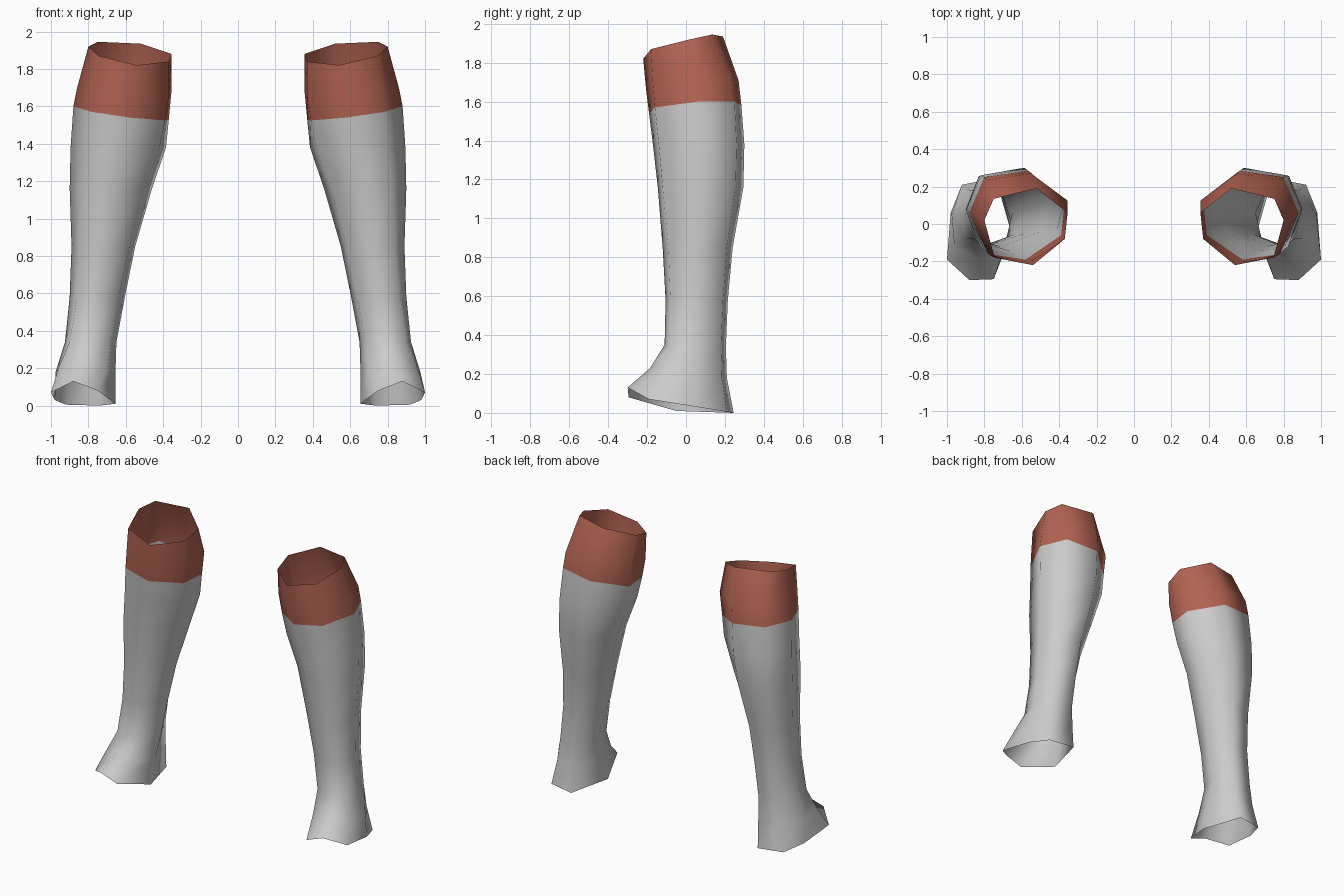
import bpy
import bmesh

cube = bpy.data.objects.get("Cube")
if cube:
    bpy.data.objects.remove(cube, do_unlink=True)


def material(name, rgb):
    mat = bpy.data.materials.new(name)
    mat.use_nodes = True
    mat.diffuse_color = (*rgb, 1)
    mat.node_tree.nodes["Principled BSDF"].inputs["Base Color"].default_value = (*rgb, 1)
    return mat


grey = material("sock grey", (0.60, 0.60, 0.60))
red = material("cuff red", (0.45, 0.125, 0.085))

# Seven-sided cross-sections of the left sock, starting at the front and
# running round by the inner side, the back and the outer side.
cuff_rim = [(.54, -.22, 1.82), (.37, -.08, 1.84), (.355, .06, 1.88), (.52, .19, 1.935),
            (.75, .135, 1.945), (.80, .02, 1.92), (.745, -.18, 1.87)]
cuff_middle = [(.56, -.205, 1.66), (.37, -.07, 1.66), (.355, .125, 1.69), (.55, .27, 1.71),
               (.79, .235, 1.71), (.86, .05, 1.70), (.765, -.17, 1.69)]
cuff_edge = [(.58, -.19, 1.54), (.39, -.06, 1.525), (.37, .12, 1.53), (.565, .285, 1.58),
             (.80, .25, 1.60), (.88, .06, 1.60), (.78, -.16, 1.57)]
ankle = [(.79, -.11, .35), (.68, -.07, .34), (.65, .06, .34), (.72, .205, .34),
         (.87, .18, .34), (.925, .05, .34), (.90, -.08, .34)]
instep = [(.84, -.185, .23), (.70, -.15, .20), (.655, 0, .18), (.72, .21, .18),
          (.89, .185, .18), (.975, .05, .18), (.96, -.12, .20)]
foot_rim = [(.88, -.30, .13), (.75, -.295, .08), (.655, -.05, .01), (.74, .245, 0),
            (.92, .21, .005), (.98, .06, .03), (1.0, -.19, .07)]


# Level rings of the calf and shin
def level(z, *points):
    return [(x, y, z) for x, y in points]


leg = [
    level(1.38, (.61, -.17), (.42, -.05), (.385, .12), (.585, .30), (.82, .26), (.895, .08), (.80, -.14)),
    level(1.16, (.66, -.145), (.50, -.04), (.46, .12), (.62, .295), (.83, .255), (.90, .08), (.825, -.12)),
    level(.85, (.71, -.12), (.58, -.05), (.55, .09), (.67, .24), (.83, .21), (.89, .06), (.84, -.09)),
    level(.58, (.755, -.105), (.64, -.055), (.605, .07), (.695, .215), (.84, .19), (.90, .05), (.86, -.08)),
]


# Open tube bridged through a list of rings
def tube(name, rings, side, mat):
    bm = bmesh.new()
    loops = [[bm.verts.new((side * x, y, z)) for x, y, z in ring] for ring in rings]
    for top, low in zip(loops, loops[1:]):
        for i in range(len(top)):
            j = (i + 1) % len(top)
            quad = [top[i], top[j], low[j], low[i]]
            face = bm.faces.new(quad if side > 0 else quad[::-1])
            face.smooth = True
    mesh = bpy.data.meshes.new(name)
    bm.to_mesh(mesh)
    bm.free()
    mesh.materials.append(mat)
    obj = bpy.data.objects.new(name, mesh)
    bpy.context.collection.objects.link(obj)
    return obj


# A red cuff and a grey stocking on each side
for word, side in (("left", 1), ("right", -1)):
    tube(word + "_cuff", [cuff_rim, cuff_middle, cuff_edge], side, red)
    tube(word + "_stocking", [cuff_edge, *leg, ankle, instep, foot_rim], side, grey)
